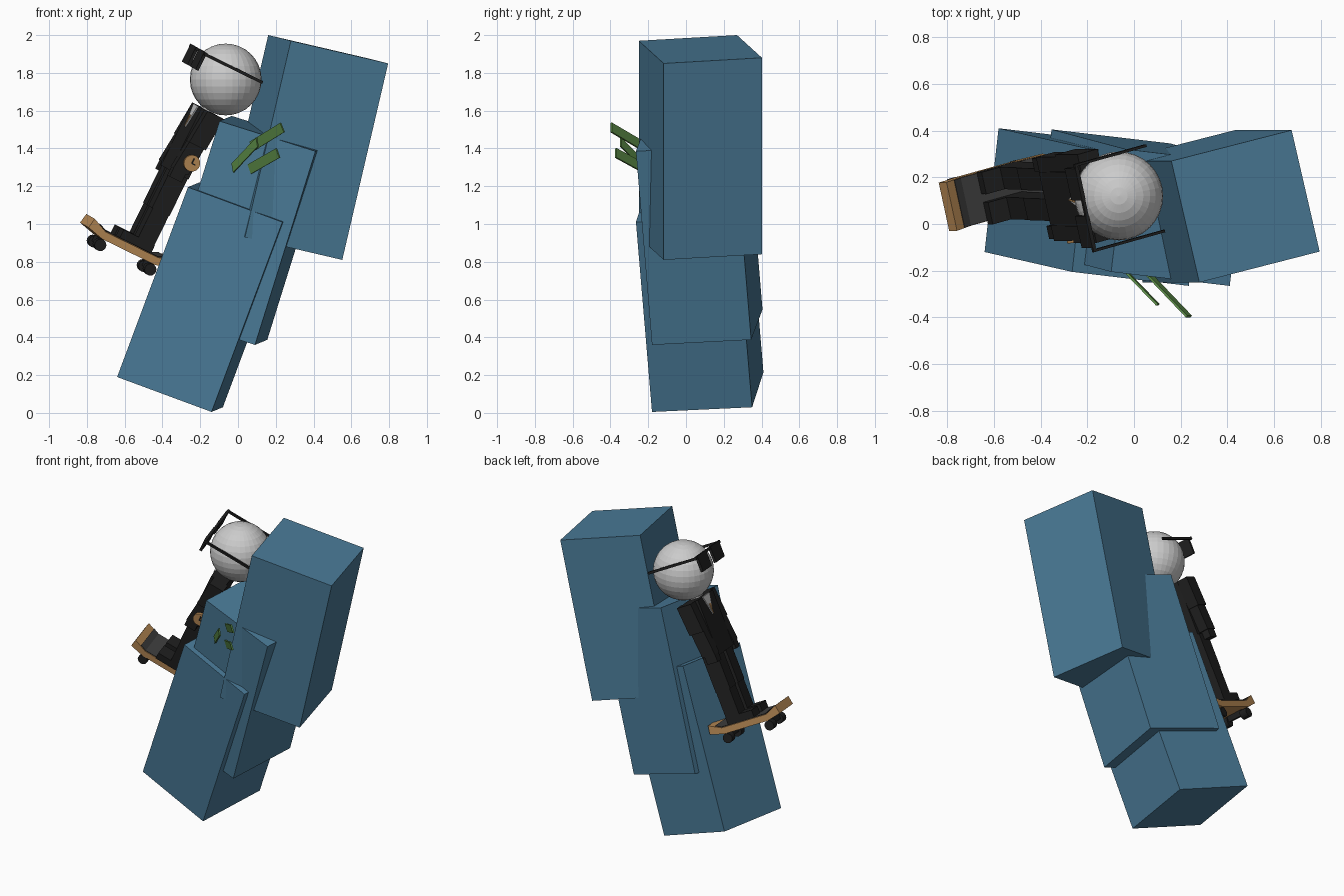
import bpy, bmesh, math
from mathutils import Vector as V

if "Cube" in bpy.data.objects:
    bpy.data.objects.remove(bpy.data.objects["Cube"])


def material(name, rgb):
    m = bpy.data.materials.new(name)
    m.diffuse_color = (*rgb, 1)
    m.use_nodes = True
    m.node_tree.nodes["Principled BSDF"].inputs["Base Color"].default_value = m.diffuse_color
    return m


BLUE = material("slate_blue", (0.068, 0.195, 0.310))
BLACK = material("suit_black", (0.014, 0.014, 0.014))
GRIP = material("grip_grey", (0.05, 0.05, 0.05))
TAN = material("wood_tan", (0.50, 0.265, 0.095))
GREEN = material("leaf_green", (0.11, 0.27, 0.065))
GREY = material("pale_grey", (0.60, 0.60, 0.60))

# Tilted frame of the rider: along board, across board, up; origin at head
HEAD = V((-0.065, 0.12, 1.765))
L = V((0.871, 0.244, -0.427)).normalized()
W = V((0.21, -0.97, -0.12)).normalized()
N = V((0.443, -0.015, 0.896)).normalized()


def rider(a, b, c):
    return HEAD + L * a + W * b + N * c


def finish(name, bm, mat):
    bmesh.ops.recalc_face_normals(bm, faces=bm.faces)
    me = bpy.data.meshes.new(name)
    bm.to_mesh(me)
    bm.free()
    me.materials.append(mat)
    ob = bpy.data.objects.new(name, me)
    bpy.context.collection.objects.link(ob)
    return ob


def prism(name, base, sweep, mat):
    """Polygon of points swept along a vector."""
    bm = bmesh.new()
    lo = [bm.verts.new(p) for p in base]
    hi = [bm.verts.new(V(p) + sweep) for p in base]
    n = len(base)
    bm.faces.new(lo)
    bm.faces.new(hi)
    for i in range(n):
        bm.faces.new((lo[i], lo[(i + 1) % n], hi[(i + 1) % n], hi[i]))
    return finish(name, bm, mat)


def slab(name, corner, u, d, w, mat):
    p, u, d, w = V(corner), V(u), V(d), V(w)
    return prism(name, [p, p + u, p + u + d, p + d], w, mat)


def block(name, a, b, c, mat, lean=0.0):
    """Box in the rider frame; lean shifts the top along the board."""
    base = [rider(a[i], b[j], c[0]) for i, j in ((0, 0), (1, 0), (1, 1), (0, 1))]
    return prism(name, base, N * (c[1] - c[0]) + L * lean, mat)


def disc(name, a, b, c, radius, length, sides, mat):
    """Cylinder whose axis runs across the board."""
    ring = []
    for i in range(sides):
        t = 2 * math.pi * i / sides
        ring.append(rider(a + radius * math.cos(t), b - length / 2, c + radius * math.sin(t)))
    return prism(name, ring, W * length, mat)


# Three leaning blue blocks
slab("lower_block", (-0.64, -0.12, 0.19), (0.50, -0.06, -0.185),
     (0.06, 0.53, 0.025), (0.375, -0.085, 1.005), BLUE)
slab("middle_block", (-0.418, -0.12, 0.52), (0.508, -0.06, -0.16),
     (0.065, 0.525, 0.027), (0.32, -0.085, 1.025), BLUE)
slab("upper_block", (0.037, -0.25, 0.93), (0.515, 0.132, -0.12),
     (-0.12, 0.52, 0.03), (0.243, 0.0, 1.04), BLUE)

# Green blades sticking out of the middle block
for i, (start, along, wide) in enumerate((
        ((0.06, -0.23, 1.435), (0.162, -0.17, 0.10), (0.02, 0.0, -0.05)),
        ((0.05, -0.22, 1.315), (0.150, -0.155, 0.085), (0.018, 0.0, -0.05)),
        ((-0.035, -0.215, 1.32), (0.130, -0.135, 0.138), (0.008, 0.0, -0.048)))):
    normal = V(along).cross(V(wide)).normalized() * 0.01
    slab(f"green_blade_{i + 1}", start, along, wide, normal, GREEN)

# Skateboard deck with two kicked ends, and its grip sheet
A0, B0 = -0.08, -0.02
profile = [(-0.255, -1.022), (-0.16, -1.045), (0.16, -1.045), (0.255, -1.022),
           (0.245, -0.966), (0.16, -1.003), (-0.16, -1.003), (-0.245, -0.966)]
prism("deck", [rider(A0 + a, B0 - 0.107, c) for a, c in profile], W * 0.214, TAN)
sheet = [(-0.20, -0.983), (-0.16, -1.001), (0.16, -1.001), (0.20, -0.983),
         (0.20, -0.979), (0.16, -0.997), (-0.16, -0.997), (-0.20, -0.979)]
prism("grip_sheet", [rider(A0 + a, B0 - 0.105, c) for a, c in sheet], W * 0.21, GRIP)

# Trucks and wheels
for end in (-1, 1):
    a = A0 + end * 0.152
    block(f"truck_{end}", (a - 0.015, a + 0.015), (B0 - 0.06, B0 + 0.06),
          (-1.08, -1.045), BLACK)
    for side in (-1, 1):
        disc(f"wheel_{end}_{side}", a, B0 + side * 0.075, -1.078, 0.032, 0.05, 16, BLACK)

# Suit: torso, hips, and mirrored limbs
block("torso", (-0.08, 0.03), (-0.12, 0.12), (-0.56, -0.19), BLACK)
for s in (-1, 1):
    def span(lo, hi):
        return sorted((s * lo, s * hi))
    block(f"upper_arm_{s}", (-0.075, 0.025), span(0.12, 0.195), (-0.38, -0.19), BLACK, 0.015)
    block(f"forearm_{s}", (-0.088, 0.002), span(0.115, 0.185), (-0.54, -0.38), BLACK, 0.015)
    block(f"hand_{s}", (-0.085, -0.01), span(0.12, 0.178), (-0.59, -0.54), BLACK)
    leg = [b - 0.015 for b in span(0.018, 0.115)]
    block(f"thigh_{s}", (-0.075, 0.03), leg, (-0.78, -0.55), BLACK)
    block(f"shin_{s}", (-0.07, 0.027), leg, (-0.998, -0.78), BLACK)
    block(f"shoe_{s}", (-0.16, 0.03), leg, (-0.998, -0.95), BLACK)
    # Eyewear: lens and side arm
    block(f"lens_{s}", (-0.215, -0.198), span(0.035, 0.175), (-0.02, 0.085), BLACK)
    block(f"eyewear_arm_{s}", (-0.21, 0.14), span(0.183, 0.194), (0.066, 0.082), BLACK)
block("eyewear_bridge", (-0.213, -0.2), (-0.194, 0.194), (0.07, 0.085), BLACK)

# Shirt front and small neck knot
prism("shirt_front", [rider(-0.087, -0.055, -0.19), rider(-0.087, 0.055, -0.19),
                      rider(-0.087, 0, -0.32)], L * 0.008, GREY)
prism("neck_knot", [rider(-0.091, -0.012, -0.25), rider(-0.091, 0.012, -0.25),
                    rider(-0.091, 0, -0.315)], L * 0.005, TAN)

# Round dial at the wrist with two hands
disc("dial", -0.012, 0.19, -0.474, 0.044, 0.025, 24, TAN)
block("dial_hand_long", (-0.016, -0.009), (0.2, 0.206), (-0.477, -0.447), BLACK)
block("dial_hand_short", (-0.012, 0.008), (0.2, 0.206), (-0.478, -0.471), BLACK)

# Faceted round head and short neck
bm = bmesh.new()
bmesh.ops.create_uvsphere(bm, u_segments=32, v_segments=16, radius=0.19)
bmesh.ops.translate(bm, verts=bm.verts, vec=HEAD)
finish("head", bm, GREY)
block("neck", (-0.05, 0.01), (-0.035, 0.035), (-0.2, -0.16), GREY)
